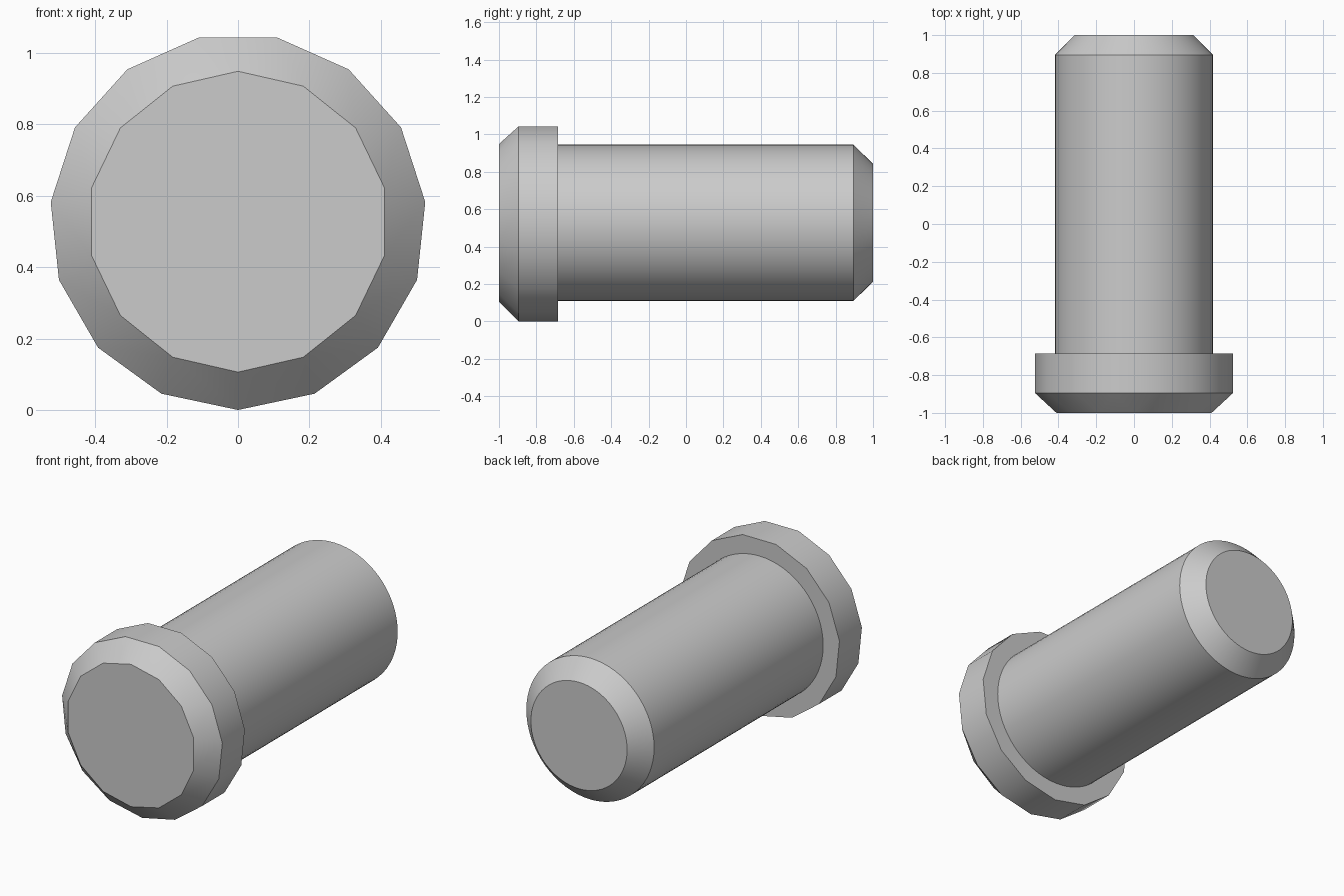
import bpy, bmesh, math

if "Cube" in bpy.data.objects:
    bpy.data.objects.remove(bpy.data.objects["Cube"])

CENTER_Z = 0.527
bm = bmesh.new()


def ring(n, r, y):
    # circle of n points around the pin axis, first point at the bottom
    return [bm.verts.new((r * math.sin(2 * math.pi * k / n), y,
                          CENTER_Z - r * math.cos(2 * math.pi * k / n)))
            for k in range(n)]


def join(a, b):
    # connect two rings that may have different numbers of sides
    n, m, i, j = len(a), len(b), 0, 0
    while i < n or j < m:
        step_a, step_b = (i + 1) * m, (j + 1) * n
        pts = [a[i % n]]
        if step_a <= step_b:
            i += 1
            pts.append(a[i % n])
        if step_b <= step_a:
            pts += [b[(j + 1) % m], b[j % m]]
            j += 1
        else:
            pts.append(b[j % m])
        bm.faces.new(pts)


# Sides, radius and position along the pin, from head to tip
profile = [
    (14, 0.421, -1.0),     # head face
    (15, 0.527, -0.895),   # head chamfer
    (15, 0.527, -0.685),   # back of head
    (64, 0.418, -0.685),   # shaft root
    (64, 0.418, 0.895),    # shaft end
    (64, 0.315, 1.0),      # tip chamfer
]
rings = [ring(*p) for p in profile]
for a, b in zip(rings, rings[1:]):
    join(a, b)
bm.faces.new(rings[0])
bm.faces.new(rings[-1])
bmesh.ops.recalc_face_normals(bm, faces=bm.faces[:])

mesh = bpy.data.meshes.new("headed_pin")
bm.to_mesh(mesh)
bm.free()
pin = bpy.data.objects.new("headed_pin", mesh)
bpy.context.collection.objects.link(pin)
bpy.context.view_layer.objects.active = pin
pin.select_set(True)
bpy.ops.object.shade_smooth_by_angle(angle=math.radians(30))
